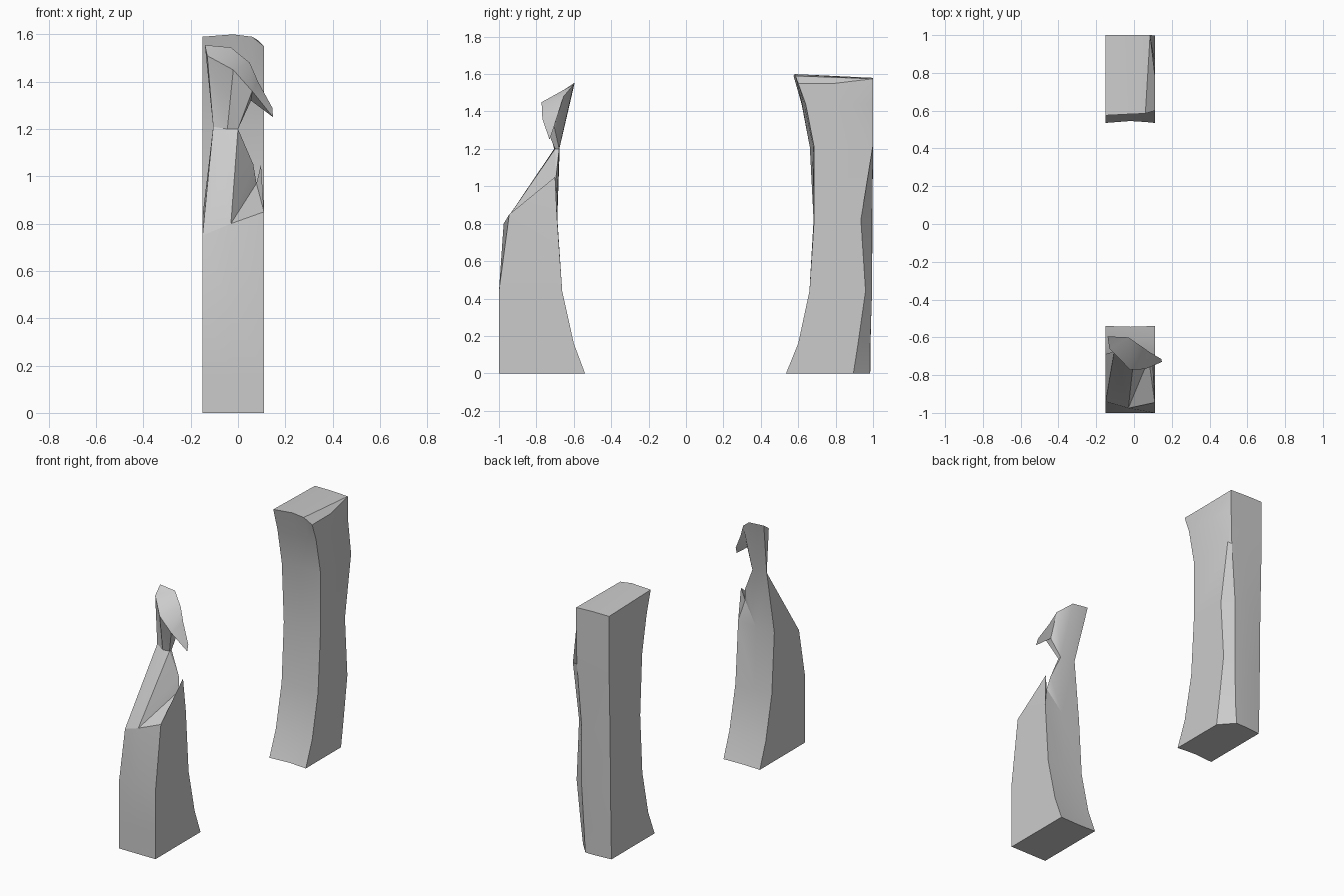
import bpy, bmesh, math

if "Cube" in bpy.data.objects:
    bpy.data.objects.remove(bpy.data.objects["Cube"])


def finish(name, bm):
    bmesh.ops.recalc_face_normals(bm, faces=bm.faces)
    me = bpy.data.meshes.new(name)
    bm.to_mesh(me)
    bm.free()
    ob = bpy.data.objects.new(name, me)
    bpy.context.collection.objects.link(ob)
    bpy.ops.object.select_all(action='DESELECT')
    ob.select_set(True)
    bpy.context.view_layer.objects.active = ob
    bpy.ops.object.shade_smooth_by_angle(angle=math.radians(28))
    return ob


def bridge(bm, rings):
    for a, b in zip(rings, rings[1:]):
        n = len(a)
        for i in range(n):
            j = (i + 1) % n
            bm.faces.new((a[i], a[j], b[j], b[i]))


# Whole pillar: curved inner face, chipped back right edge
# z, inner y (left, mid, right), chip (right y, middle x, middle y), back left y
rows = [
    (0.00, .535, .545, .535, .895, .03, .985, .975),
    (0.16, .600, .605, .600, .920, .04, .985, .980),
    (0.44, .660, .660, .660, .960, .05, .995, .985),
    (0.82, .682, .685, .685, .935, .05, .995, .990),
    (1.21, .662, .675, .685, .998, .08, 1.00, 1.00),
    (1.44, .618, .620, .640, .860, .085, 1.00, 1.00)]
bm = bmesh.new()
rings = []
for z, l, m, r, cr, cx, cy, bl in rows:
    pts = [(-.15, l), (-.02, m), (.06, (m + r) / 2), (.11, r),
           (.11, cr), (cx, cy), (-.04, (cy + bl) / 2 + .004), (-.15, bl)]
    rings.append([bm.verts.new((x, min(y, 1), z)) for x, y in pts])
top = [bm.verts.new(p) for p in [
    (-.15, .575, 1.59), (-.02, .582, 1.60), (.06, .585, 1.59), (.11, .60, 1.55),
    (.11, .79, 1.55), (.085, 1, 1.575), (-.04, 1, 1.58), (-.15, 1, 1.58)]]
bridge(bm, rings + [top])
bm.faces.new(rings[0])
for f in [(0, 1, 6, 7), (1, 2, 5, 6), (2, 3, 4, 5)]:
    bm.faces.new([top[i] for i in f])
finish("whole_pillar", bm)

# Broken pillar: lower block
bm = bmesh.new()
rings = []
for z, yb, yf in [(0, -.54, -1), (.16, -.60, -1), (.44, -.662, -1)]:
    rings.append([bm.verts.new((x, y, z)) for x, y in [
        (-.15, yb), (-.02, yb - .004), (.11, yb), (.11, yf), (-.03, yf), (-.15, yf)]])
shoulder = {"L": (-.15, -.688, .83), "B": (-.02, -.69, .83), "R": (.11, -.69, .84),
            "RF": (.11, -.945, .85), "MF": (-.03, -.975, .80), "LF": (-.15, -.94, .75)}
# Eroded upper part: neck, side splinter, overhanging cap with a hooked tip
upper = {"n1": (-.105, -.675, 1.21), "n2": (0, -.678, 1.2), "n3": (0, -.70, 1.2),
         "n4": (-.045, -.705, 1.2), "S": (.065, -.695, 1.05), "P": (.097, -.70, 1.05),
         "N": (.078, -.715, .97), "C": (-.065, -.81, 1.02),
         "hA": (-.14, -.595, 1.555), "hB": (-.03, -.60, 1.545), "hC": (.05, -.655, 1.48),
         "hD": (.085, -.68, 1.40), "hE": (.145, -.715, 1.29), "hF": (.148, -.73, 1.25),
         "hG": (.06, -.768, 1.36), "hH": (-.02, -.772, 1.45), "hI": (-.13, -.66, 1.51),
         "hK": (.055, -.705, 1.32)}
v = {k: bm.verts.new(p) for k, p in {**shoulder, **upper}.items()}
bridge(bm, rings + [[v[k] for k in shoulder]])
bm.faces.new(rings[0])
body_faces = ["LF L n1", "LF n1 C", "C n1 n4", "LF C MF", "MF C n4 n3", "MF n3 S",
              "MF S N", "MF N RF", "RF N P", "RF P R", "R P N", "R N B", "B N S",
              "B S n2", "B n2 n1 L", "n2 S n3"]
head_faces = ["n1 hA hI", "n1 hI n4", "n4 hI hH", "n4 hH n3", "n3 hH hG", "n3 hG hK",
              "n3 hK n2", "hK hG hF", "n1 n2 hB hA", "n2 hC hB", "n2 hK hC", "hK hD hC",
              "hK hF hE", "hK hE hD", "hA hB hI", "hI hB hH", "hB hC hH", "hH hC hG",
              "hC hD hG", "hG hD hE", "hG hE hF"]
for f in body_faces + head_faces:
    bm.faces.new([v[k] for k in f.split()])
finish("broken_pillar", bm)
